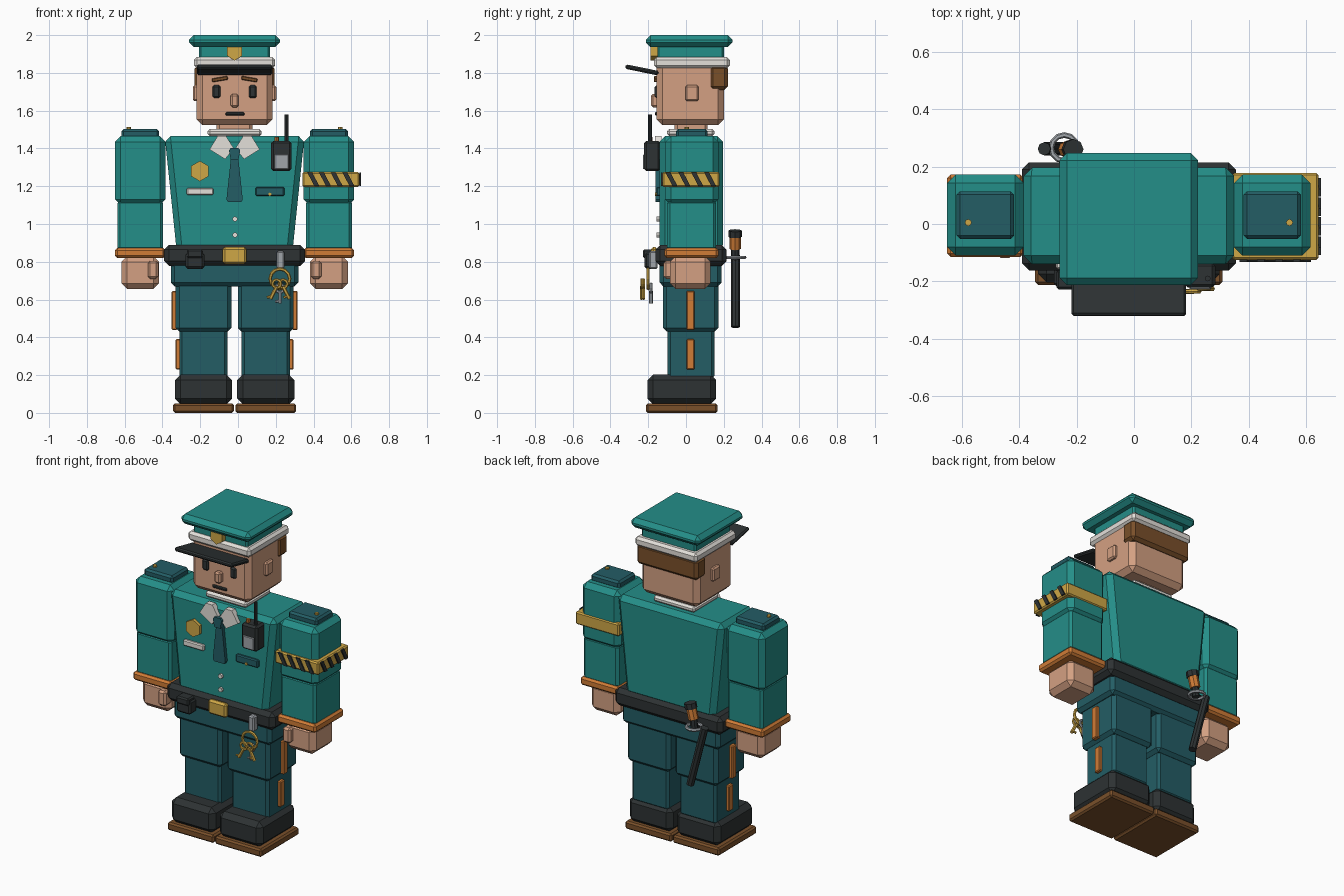
import bpy, bmesh, math
from mathutils import Vector, Matrix

if "Cube" in bpy.data.objects:
    bpy.data.objects.remove(bpy.data.objects["Cube"], do_unlink=True)

CX = -0.018  # body centre line


def material(name, rgb):
    lin = [((c / 255 + 0.055) / 1.055) ** 2.4 for c in rgb] + [1]
    m = bpy.data.materials.new(name)
    m.use_nodes = True
    m.diffuse_color = lin
    m.node_tree.nodes["Principled BSDF"].inputs["Base Color"].default_value = lin
    return m


TEAL = material("teal cloth", (36, 142, 136))
DARK = material("dark teal cloth", (35, 93, 101))
SKIN = material("skin", (212, 160, 130))
BLACK = material("black leather", (45, 50, 51))
GOLD = material("gold", (207, 167, 70))
ORANGE = material("orange trim", (208, 124, 54))
BROWN = material("brown", (122, 80, 42))
WHITE = material("off white", (228, 224, 218))
GREY = material("grey metal", (160, 165, 170))


def finish(name, bm, mat, matrix=None):
    bmesh.ops.recalc_face_normals(bm, faces=bm.faces)
    mesh = bpy.data.meshes.new(name)
    bm.to_mesh(mesh)
    bm.free()
    mesh.materials.append(mat)
    ob = bpy.data.objects.new(name, mesh)
    bpy.context.collection.objects.link(ob)
    ob.matrix_world = Matrix.Translation((CX, 0, 0)) @ (matrix or Matrix())
    return ob


def box(name, mat, x, y, z, bevel=0.012, taper=(1, 1), tilt=0, axis='Y'):
    """Chamfered box; x is (centre, width), y and z are (low, high), taper scales the bottom."""
    bm = bmesh.new()
    bmesh.ops.create_cube(bm, size=1)
    for v in bm.verts:
        if v.co.z < 0:
            v.co.x *= taper[0]
            v.co.y *= taper[1]
        v.co = Vector((v.co.x * x[1], v.co.y * (y[1] - y[0]), v.co.z * (z[1] - z[0])))
    if bevel:
        bmesh.ops.bevel(bm, geom=bm.edges[:], offset=bevel, segments=1, affect='EDGES')
    mid = Matrix.Translation((x[0], sum(y) / 2, sum(z) / 2))
    return finish(name, bm, mat, mid @ Matrix.Rotation(tilt, 4, axis))


def prism(name, mat, pts, y, thick, matrix=None):
    """Outline in x and z, extruded forward from y."""
    bm = bmesh.new()
    f = bm.faces.new([bm.verts.new((px, y, pz)) for px, pz in pts])
    ext = bmesh.ops.extrude_face_region(bm, geom=[f])["geom"]
    for v in ext:
        if isinstance(v, bmesh.types.BMVert):
            v.co.y -= thick
    return finish(name, bm, mat, matrix)


def rod(name, mat, a, b, r, sides=8):
    a, b = Vector(a), Vector(b)
    bm = bmesh.new()
    bmesh.ops.create_cone(bm, cap_ends=True, segments=sides, radius1=r, radius2=r, depth=(b - a).length)
    turn = (b - a).to_track_quat('Z', 'Y').to_matrix().to_4x4()
    return finish(name, bm, mat, Matrix.Translation((a + b) / 2) @ turn)


def ring(name, mat, centre, R, r, rot=(0, 0, 0)):
    bpy.ops.mesh.primitive_torus_add(location=(centre[0] + CX, centre[1], centre[2]), rotation=rot,
                                     major_radius=R, minor_radius=r, major_segments=12, minor_segments=6)
    ob = bpy.context.object
    ob.name = name
    ob.data.materials.append(mat)


# Torso, hips, belt
box("torso", TEAL, (0, 0.74), (-0.14, 0.197), (0.86, 1.465), 0.03, (0.83, 1))
box("hips", DARK, (0, 0.675), (-0.14, 0.188), (0.67, 0.81), 0.02)
box("belt", BLACK, (0, 0.745), (-0.162, 0.215), (0.778, 0.889), 0.025)
box("belt_buckle", GOLD, (0, 0.127), (-0.185, -0.15), (0.788, 0.878))
box("belt_pouch", BLACK, (-0.21, 0.1), (-0.22, -0.15), (0.762, 0.85))
box("pouch_flap", BLACK, (-0.21, 0.085), (-0.228, -0.16), (0.82, 0.865), 0.008)

# Limbs, mirrored
for s, side in ((-1, "right"), (1, "left")):
    ax, lx = 0.4995 * s, 0.165 * s
    box(side + "_upper_arm", TEAL, (ax, 0.267), (-0.11, 0.172), (1.1, 1.465), 0.03)
    box(side + "_forearm", TEAL, (ax, 0.243), (-0.1, 0.16), (0.86, 1.125), 0.015)
    box(side + "_cuff", ORANGE, (ax, 0.267), (-0.115, 0.172), (0.82, 0.873))
    box(side + "_hand", SKIN, (ax, 0.2), (-0.085, 0.13), (0.656, 0.83), 0.03)
    box(side + "_thumb", SKIN, (ax - 0.068 * s, 0.055), (-0.118, -0.05), (0.71, 0.805))
    box(side + "_epaulette", DARK, (ax, 0.2), (-0.052, 0.114), (1.455, 1.503))
    rod(side + "_epaulette_button", GOLD, (ax + 0.06 * s, 0.005, 1.5), (ax + 0.06 * s, 0.005, 1.513), 0.012)
    box(side + "_thigh", DARK, (lx, 0.296), (-0.122, 0.172), (0.43, 0.7), 0.02)
    box(side + "_shin", DARK, (lx, 0.255), (-0.097, 0.15), (0.18, 0.45), 0.015)
    box(side + "_thigh_stripe", ORANGE, (0.319 * s, 0.03), (0.002, 0.045), (0.44, 0.645), 0.005)
    box(side + "_shin_stripe", ORANGE, (0.297 * s, 0.03), (0.002, 0.045), (0.23, 0.39), 0.005)
    box(side + "_boot", BLACK, (lx, 0.302), (-0.204, 0.16), (0.045, 0.203), 0.03)
    box(side + "_sole", BROWN, (lx, 0.322), (-0.212, 0.167), (0, 0.05), 0.01)

# Striped armband on the left arm
box("armband", GOLD, (0.51, 0.302), (-0.125, 0.178), (1.196, 1.275), 0.008)
slant = [(-0.032, 1.272), (-0.006, 1.272), (0.032, 1.2), (0.006, 1.2)]
for i in range(4):
    step = 0.062 * (i - 1.5)
    prism("armband_front_stripe", BLACK, slant, -0.124, 0.009, Matrix.Translation((0.51 + step, 0, 0)))
    turn = Matrix.Translation((0.51, 0.026 + step * 1.1, 0)) @ Matrix.Rotation(math.pi / 2, 4, 'Z')
    prism("armband_side_stripe", BLACK, slant, -0.15, 0.009, turn)

# Neck, shirt collar, tie
box("neck", SKIN, (0, 0.19), (-0.06, 0.115), (1.44, 1.55), 0.015)
box("collar_band", WHITE, (0, 0.286), (-0.1, 0.15), (1.465, 1.503), 0.012)
for s in (-1, 1):
    flap = [(0.09, 1.465), (0.133, 1.395), (0.05, 1.343), (0.004, 1.4), (0.045, 1.465)]
    prism("collar_flap", WHITE, [(s * a, b) for a, b in flap], -0.13, 0.035)
prism("tie_knot", DARK, [(-0.03, 1.39), (-0.02, 1.403), (0.02, 1.403), (0.03, 1.39), (0.02, 1.34), (-0.02, 1.34)], -0.13, 0.05)
prism("tie_blade", DARK, [(-0.02, 1.345), (0.02, 1.345), (0.043, 1.13), (0.035, 1.116), (-0.035, 1.116), (-0.043, 1.13)], -0.13, 0.032)

# Chest details
hexagon = [(-0.184 + 0.054 * math.sin(k * math.pi / 3), 1.28 + 0.054 * math.cos(k * math.pi / 3)) for k in range(6)]
prism("chest_badge", GOLD, hexagon, -0.13, 0.03)
box("name_plate", WHITE, (-0.183, 0.142), (-0.157, -0.13), (1.153, 1.19), 0.006)
box("pocket_flap", DARK, (0.187, 0.153), (-0.157, -0.13), (1.148, 1.196), 0.006)
rod("pocket_button", GOLD, (0.187, -0.13, 1.157), (0.187, -0.163, 1.157), 0.009)
for z in (0.942, 1.026):
    rod("shirt_button", WHITE, (0.002, -0.13, z), (0.002, -0.155, z), 0.014)

# Radio
box("radio", BLACK, (0.248, 0.108), (-0.222, -0.135), (1.28, 1.44), 0.012)
box("radio_screen", GREY, (0.248, 0.075), (-0.228, -0.21), (1.29, 1.368), 0.004)
rod("radio_antenna", BLACK, (0.275, -0.19, 1.43), (0.275, -0.19, 1.58), 0.01)
rod("radio_knob", ORANGE, (0.222, -0.19, 1.43), (0.222, -0.19, 1.46), 0.012)

# Head
box("head", SKIN, (0, 0.402), (-0.155, 0.2), (1.524, 1.86), 0.03)
for s in (-1, 1):
    box("eye", BLACK, (0.096 * s, 0.042), (-0.166, -0.14), (1.667, 1.735), 0.009)
    box("eyebrow", BROWN, (0.078 * s, 0.085), (-0.17, -0.14), (1.757, 1.777), 0.004, tilt=0.17 * s)
    box("ear", SKIN, (0.206 * s, 0.03), (-0.003, 0.067), (1.65, 1.735), 0.009)
box("nose", SKIN, (0, 0.043), (-0.185, -0.14), (1.618, 1.688), 0.01)
box("mouth", BLACK, (0.002, 0.1), (-0.165, -0.14), (1.574, 1.592), 0.005)
box("hair", BROWN, (0, 0.424), (0.125, 0.222), (1.71, 1.84), 0.018)

# Cap
box("cap_white_band", WHITE, (0, 0.43), (-0.17, 0.232), (1.825, 1.884), 0.015)
box("cap_body", TEAL, (0, 0.376), (-0.152, 0.2), (1.86, 1.96), 0.01)
box("cap_crown", TEAL, (0, 0.482), (-0.213, 0.247), (1.937, 2.0), 0.025)
box("cap_visor", BLACK, (0, 0.4), (-0.322, -0.145), (1.804, 1.828), 0.008, tilt=-0.2, axis='X')
prism("cap_badge", GOLD, [(-0.039, 1.936), (0.039, 1.936), (0.039, 1.89), (0, 1.865), (-0.039, 1.89)], -0.145, 0.043)

# Keys hanging from the belt
box("key_clip", GREY, (0.243, 0.042), (-0.195, -0.15), (0.762, 0.857), 0.008)
ring("key_ring", GOLD, (0.24, -0.2, 0.71), 0.052, 0.009, (math.pi / 2, 0, 0))
for dx, y, mat in ((-0.034, -0.235, GOLD), (0.034, -0.225, GOLD), (0, -0.185, GREY)):
    top = 0.683 if dx else 0.66
    kx = 0.24 + dx * 0.5
    ring("key_bow", mat, (kx, y, top), 0.022, 0.008, (math.pi / 2, 0, 0))
    rod("key_blade", mat, (kx, y, top - 0.015), (kx + dx, y, top - 0.08), 0.01, 6)
    rod("key_tooth", mat, (kx + dx * 0.8, y, top - 0.065), (kx + dx * 0.8 - 0.025, y, top - 0.072), 0.007, 6)

# Baton and torch on the back of the belt
ring("baton_ring", GREY, (-0.225, 0.265, 0.823), 0.045, 0.01)
rod("baton", BLACK, (-0.295, 0.262, 0.835), (-0.195, 0.262, 0.455), 0.023)
rod("torch_tail", BLACK, (-0.222, 0.26, 0.81), (-0.215, 0.26, 0.88), 0.022)
rod("torch_body", ORANGE, (-0.217, 0.26, 0.868), (-0.2, 0.26, 0.937), 0.03)
rod("torch_head", BLACK, (-0.2, 0.26, 0.932), (-0.193, 0.26, 0.965), 0.036)
